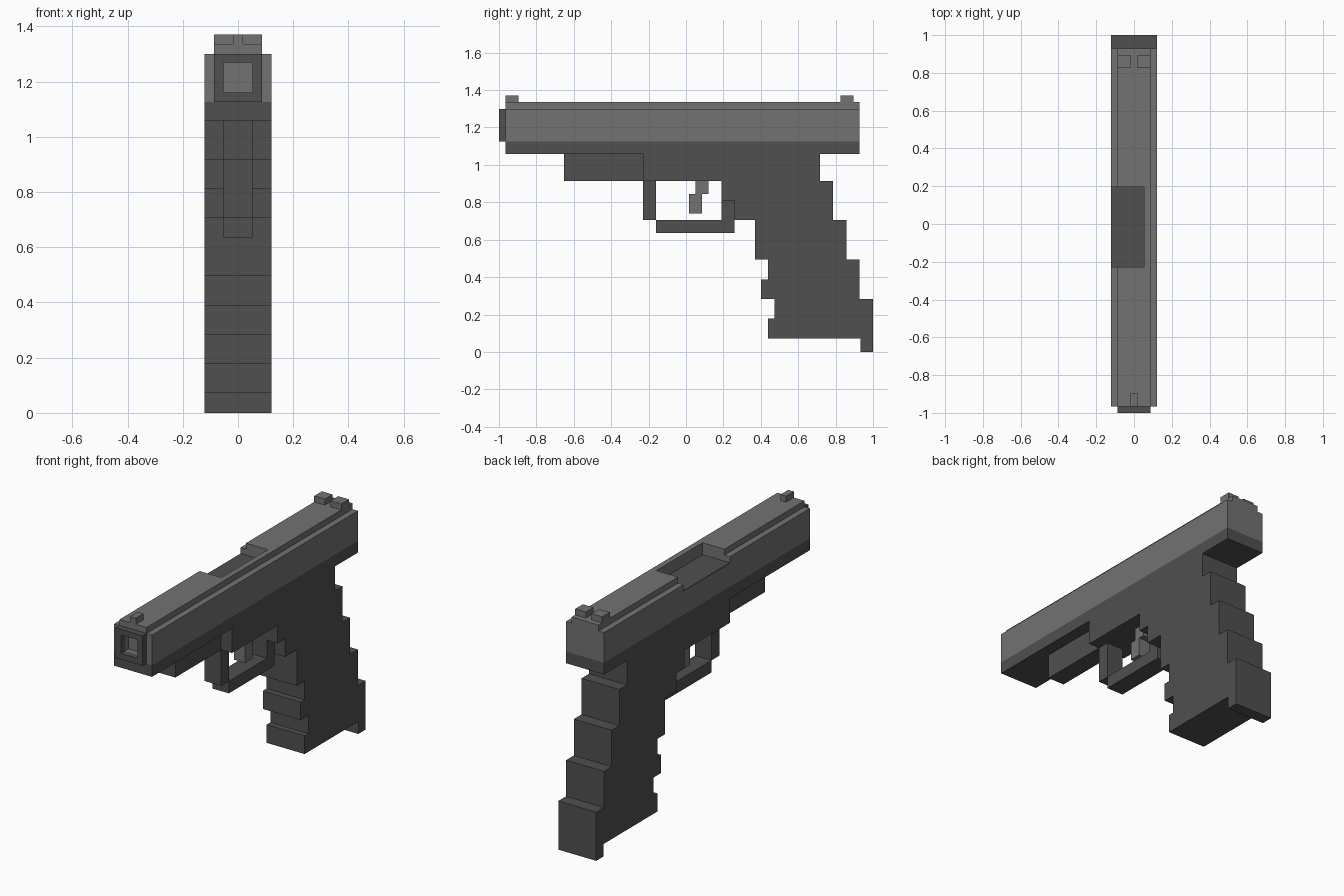
import bpy, bmesh

if "Cube" in bpy.data.objects:
    bpy.data.objects.remove(bpy.data.objects["Cube"])


def material(name, grey):
    m = bpy.data.materials.new(name)
    m.diffuse_color = (grey, grey, grey, 1)
    m.use_nodes = True
    m.node_tree.nodes["Principled BSDF"].inputs["Base Color"].default_value = m.diffuse_color
    return m


LIGHT = material("light_grey", 0.17)
DARK = material("dark_grey", 0.08)


def extrude(name, pts, to_3d, start, end, mat):
    """Extrude a 2D outline from start to end; to_3d places each point."""
    bm = bmesh.new()
    face = bm.faces.new([bm.verts.new(to_3d(a, b, start)) for a, b in pts])
    new = bmesh.ops.extrude_face_region(bm, geom=[face])["geom"]
    for v in new:
        if isinstance(v, bmesh.types.BMVert):
            shift = [e - s for e, s in zip(to_3d(0, 0, end), to_3d(0, 0, start))]
            v.co.x += shift[0]
            v.co.y += shift[1]
            v.co.z += shift[2]
    bmesh.ops.recalc_face_normals(bm, faces=bm.faces)
    me = bpy.data.meshes.new(name)
    bm.to_mesh(me)
    bm.free()
    me.materials.append(mat)
    ob = bpy.data.objects.new(name, me)
    bpy.context.collection.objects.link(ob)
    return ob


def box(name, x, y, z, mat):
    pts = [(x[0], z[0]), (x[1], z[0]), (x[1], z[1]), (x[0], z[1])]
    return extrude(name, pts, lambda a, b, t: (a, t, b), y[0], y[1], mat)


def cut(ob, x, y, z):
    cutter = box("cutter", x, y, z, ob.data.materials[0])
    cutter.hide_render = True
    mod = ob.modifiers.new("cut", 'BOOLEAN')
    mod.operation = 'DIFFERENCE'
    mod.solver = 'EXACT'
    mod.object = cutter
    bpy.context.view_layer.objects.active = ob
    bpy.ops.object.modifier_apply(modifier=mod.name)
    bpy.data.objects.remove(cutter)


W, N, G = 0.122, 0.087, 0.053   # half widths: body, slide top, guard

# Slide: stepped cross-section with the top opening and the bore cut in
half = [(W, 1.125), (W, 1.30), (N, 1.30), (N, 1.335)]
section = half + [(-x, z) for x, z in reversed(half)]
slide = extrude("slide", section, lambda a, b, t: (a, t, b), -0.965, 0.928, LIGHT)
cut(slide, (-0.2, G), (-0.228, 0.197), (1.26, 1.5))
cut(slide, (-G, G), (-1.1, -0.93), (1.16, 1.268))
box("opening_floor", (-W, G), (-0.228, 0.197), (1.25, 1.265), DARK)

# Front collar around the bore
collar = box("front_collar", (-N, N), (-1.0, -0.965), (1.125, 1.30), DARK)
cut(collar, (-G, G), (-1.1, -0.9), (1.16, 1.268))

# Sights
box("front_sight", (-0.018, 0.018), (-0.965, -0.895), (1.335, 1.37), LIGHT)
for side, s in (("left", -1), ("right", 1)):
    box("rear_sight_" + side, sorted((s * 0.018, s * N)), (0.825, 0.895), (1.335, 1.37), LIGHT)

# Frame and stepped grip in one side profile
outline = [
    (-0.965, 1.125), (-0.965, 1.057), (-0.23, 1.057), (-0.23, 0.915), (0.19, 0.915),
    (0.19, 0.81), (0.26, 0.81), (0.26, 0.705), (0.368, 0.705), (0.368, 0.495),
    (0.438, 0.495), (0.438, 0.388), (0.402, 0.388), (0.402, 0.283), (0.472, 0.283),
    (0.472, 0.178), (0.438, 0.178), (0.438, 0.072), (0.932, 0.072), (0.932, 0),
    (1.0, 0), (1.0, 0.283), (0.928, 0.283), (0.928, 0.493), (0.857, 0.493),
    (0.857, 0.705), (0.786, 0.705), (0.786, 0.915), (0.716, 0.915), (0.716, 1.057),
    (0.928, 1.057), (0.928, 1.125)]
extrude("frame_and_grip", outline, lambda a, b, t: (t, a, b), -W, W, DARK)

# Narrow rail under the frame
box("under_rail", (-G, G), (-0.652, -0.23), (0.915, 1.057), DARK)

# Guard loop
box("guard_front", (-G, G), (-0.23, -0.16), (0.705, 0.915), DARK)
box("guard_bottom", (-G, G), (-0.16, 0.26), (0.635, 0.705), DARK)
box("guard_back", (-G, G), (0.19, 0.26), (0.705, 0.81), DARK)

# Stepped lever inside the guard
lever = [(0.05, 0.915), (0.05, 0.845), (0.015, 0.845), (0.015, 0.74),
         (0.085, 0.74), (0.085, 0.845), (0.12, 0.845), (0.12, 0.915)]
extrude("lever", lever, lambda a, b, t: (t, a, b), -0.035, 0.035, LIGHT)
